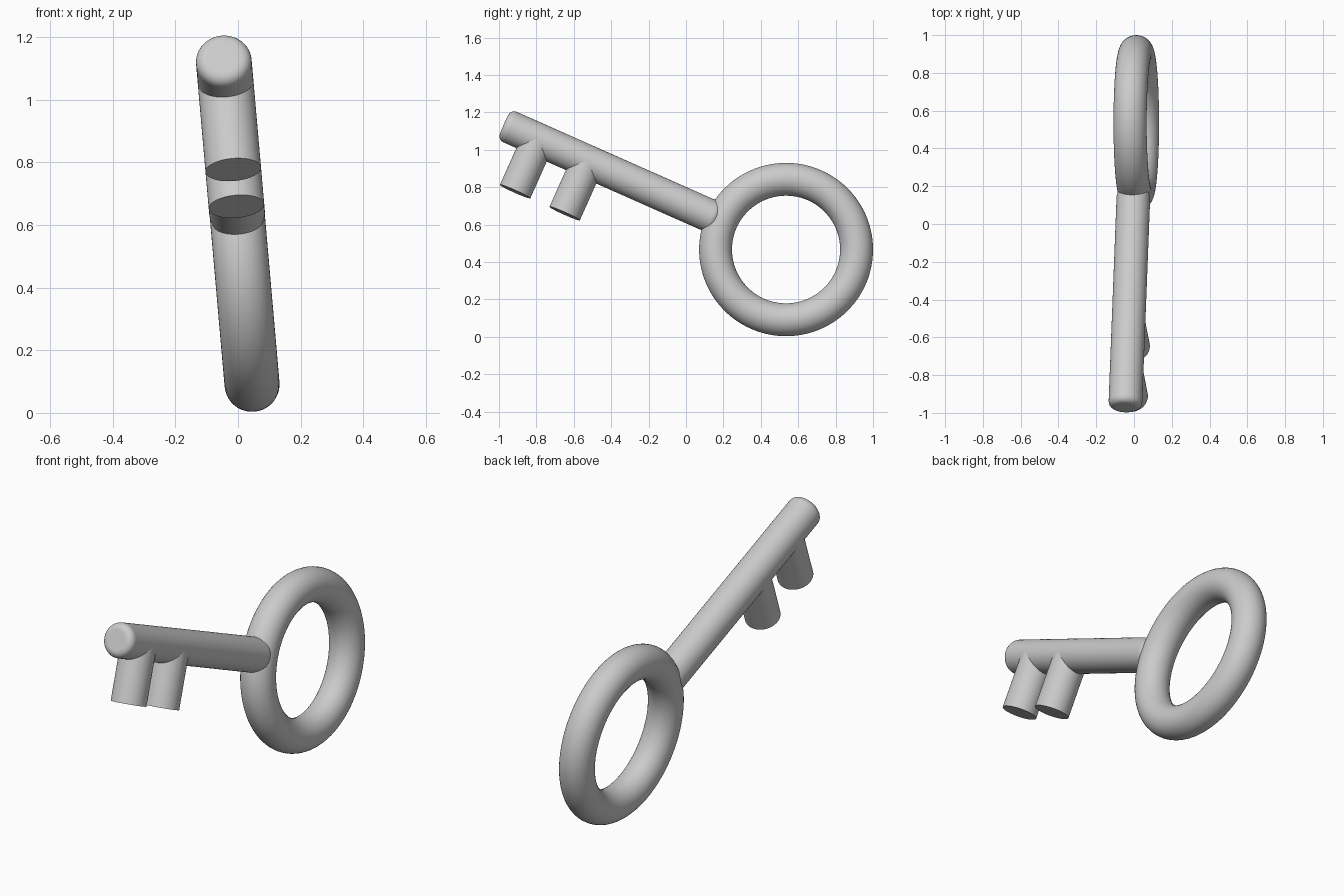
import bpy
from math import radians, sin, cos, pi
from mathutils import Matrix, Vector

if "Cube" in bpy.data.objects:
    bpy.data.objects.remove(bpy.data.objects["Cube"])

# Key frame: local +X runs from the bow to the tip, local -Y is the bit side,
# local Z is the flat side. Origin is the centre of the ring.
a, tilt = radians(24), radians(-5)
axes = Matrix(((0, 0, -1), (-cos(a), sin(a), 0), (sin(a), cos(a), 0)))
KEY = (Matrix.Translation((0.012, 0.535, 0.467))
       @ Matrix.Rotation(tilt, 4, 'Y') @ axes.to_4x4())


def finish(name, local):
    ob = bpy.context.object
    ob.name = ob.data.name = name
    ob.matrix_world = KEY @ local
    bpy.ops.object.shade_smooth_by_angle(angle=radians(35))
    return ob


def rod(name, start, end, radius, bevel=0.0):
    start, end = Vector(start), Vector(end)
    d = end - start
    bpy.ops.mesh.primitive_cylinder_add(vertices=64, radius=radius, depth=d.length)
    ob = finish(name, Matrix.Translation((start + end) / 2)
                @ d.to_track_quat('Z', 'Y').to_matrix().to_4x4())
    if bevel:
        m = ob.modifiers.new("rounded_ends", 'BEVEL')
        m.width, m.segments = bevel, 6
        m.limit_method, m.angle_limit = 'ANGLE', radians(60)
    return ob


# Ring handle
bpy.ops.mesh.primitive_torus_add(major_segments=96, minor_segments=40,
                                 major_radius=0.377, minor_radius=0.088)
finish("ring_handle", Matrix.Identity(4))

# Shaft with rounded ends
rod("shaft", (0.395, 0, 0), (1.65, 0, 0), 0.089, 0.035)

# Two round teeth with flat ends
for i, x in enumerate((1.16, 1.45)):
    rod(f"tooth_{i + 1}", (x, 0, 0), (x, -0.305, 0), 0.089)
